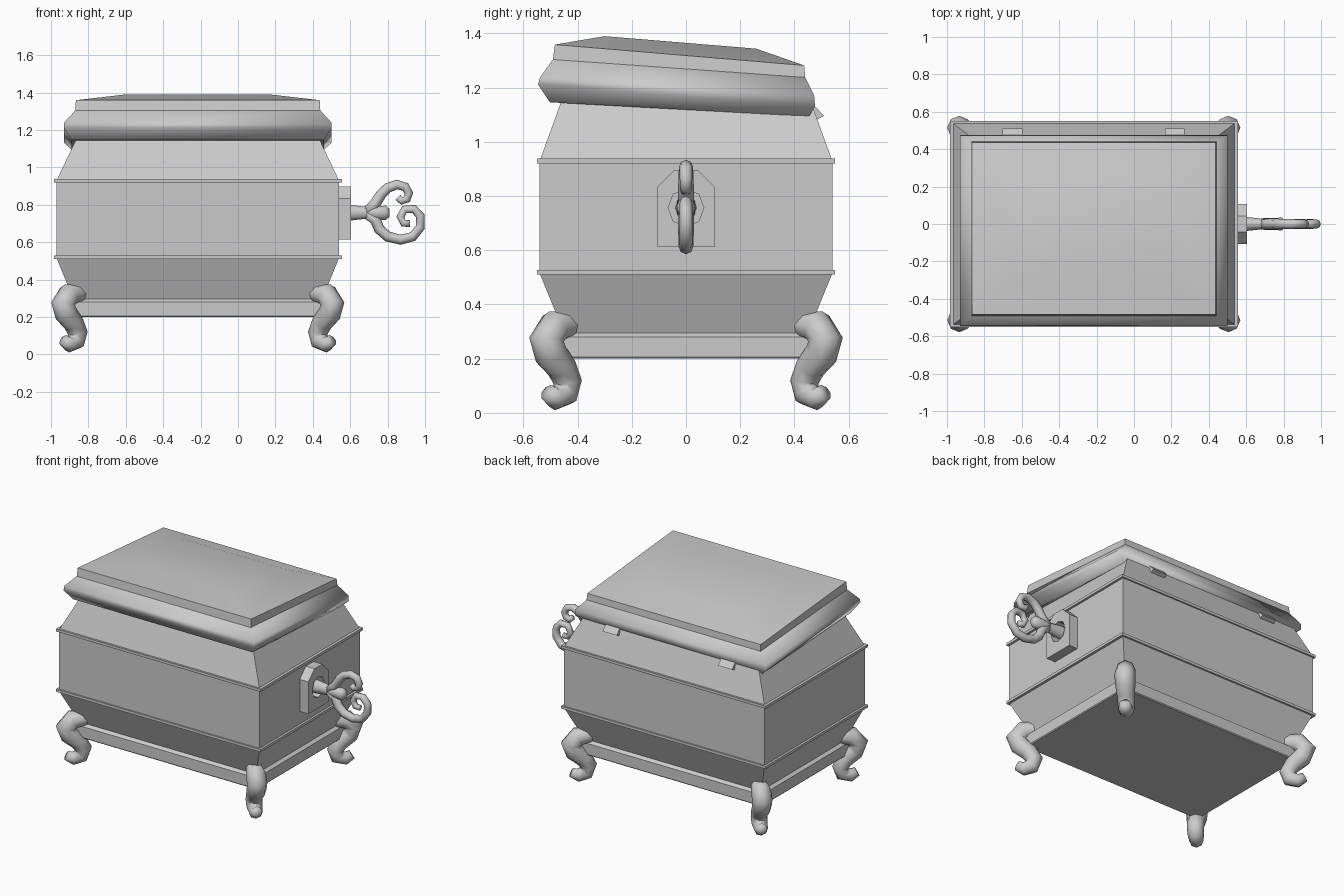
import bpy, bmesh, math
from mathutils import Vector, Matrix

if "Cube" in bpy.data.objects:
    bpy.data.objects.remove(bpy.data.objects["Cube"], do_unlink=True)

CX = -0.215  # centre of the casket; the key sticks out on +x

grey = bpy.data.materials.new("stone_grey")
grey.use_nodes = True
grey.diffuse_color = (0.6, 0.6, 0.6, 1)
grey.node_tree.nodes["Principled BSDF"].inputs["Base Color"].default_value = (0.6, 0.6, 0.6, 1)


def finish(name, bm, smooth=False):
    bmesh.ops.recalc_face_normals(bm, faces=bm.faces)
    mesh = bpy.data.meshes.new(name)
    for f in bm.faces:
        f.smooth = smooth
    bm.to_mesh(mesh)
    bm.free()
    mesh.materials.append(grey)
    obj = bpy.data.objects.new(name, mesh)
    bpy.context.collection.objects.link(obj)
    return obj


def loft(name, rings, smooth=False, bottom=True, top=True):
    """Rectangular rings: half width, front y, front z, back y, back z."""
    bm = bmesh.new()
    loops = []
    for hx, yf, zf, yb, zb in rings:
        corners = [(-hx, yf, zf), (hx, yf, zf), (hx, yb, zb), (-hx, yb, zb)]
        loops.append([bm.verts.new((CX + x, y, z)) for x, y, z in corners])
    for a, b in zip(loops, loops[1:]):
        for i in range(4):
            j = (i + 1) % 4
            bm.faces.new((a[i], a[j], b[j], b[i]))
    if bottom:
        bm.faces.new(loops[0])
    if top:
        bm.faces.new(loops[-1])
    return finish(name, bm, smooth)


def level(hx, hy, z):
    return (hx, -hy, z, hy, z)


def prism(name, outline, x0, x1):
    """Extrude a (y, z) outline along x."""
    bm = bmesh.new()
    face = bm.faces.new([bm.verts.new((x0, y, z)) for y, z in outline])
    out = bmesh.ops.extrude_face_region(bm, geom=[face])
    verts = [v for v in out["geom"] if isinstance(v, bmesh.types.BMVert)]
    bmesh.ops.translate(bm, verts=verts, vec=(x1 - x0, 0, 0))
    return finish(name, bm)


def tube(name, points, radii, sides=8):
    """Sweep a round section along a path lying in a vertical plane."""
    pts = [Vector(p) for p in points]
    across = (pts[-1] - pts[0]).cross(pts[len(pts) // 2] - pts[0]).normalized()
    bm = bmesh.new()
    loops = []
    for i, (p, r) in enumerate(zip(pts, radii)):
        along = (pts[min(i + 1, len(pts) - 1)] - pts[max(i - 1, 0)]).normalized()
        side = along.cross(across)
        angles = [math.tau * k / sides for k in range(sides)]
        loops.append([bm.verts.new(p + r * (math.cos(a) * side + math.sin(a) * across)) for a in angles])
    for a, b in zip(loops, loops[1:]):
        for k in range(sides):
            j = (k + 1) % sides
            bm.faces.new((a[k], a[j], b[j], b[k]))
    bm.faces.new(loops[0])
    bm.faces.new(loops[-1])
    return finish(name, bm, True)


# Casket body
loft("base_slab", [level(0.68, 0.465, 0.2), level(0.685, 0.47, 0.206),
                   level(0.685, 0.47, 0.28), level(0.665, 0.45, 0.295)])
loft("lower_body", [level(0.665, 0.45, 0.295), level(0.755, 0.54, 0.515)])
loft("middle_body", [level(0.755, 0.54, 0.515), level(0.755, 0.54, 0.93)])
loft("upper_body", [level(0.755, 0.54, 0.93), level(0.65, 0.46, 1.15)])
for name, z in (("lower_band", 0.51), ("upper_band", 0.92)):
    loft(name, [level(0.77, 0.55, z), level(0.77, 0.55, z + 0.018)])

# Slightly opened lid: rounded roll, flat strip and shallow domed top
roll_bottom = (0.674, -0.502, 1.146, 0.454, 1.094)
roll_top = (0.655, -0.491, 1.304, 0.44, 1.238)
strip_top = (0.652, -0.484, 1.359, 0.436, 1.282)
loft("lid_roll", [roll_bottom, (0.716, -0.546, 1.212, 0.476, 1.131),
                  (0.716, -0.539, 1.238, 0.473, 1.171), roll_top], True, False, False)
loft("lid_underside", [roll_bottom, roll_bottom[:1] + (-0.5, 1.15, 0.452, 1.098)])
loft("lid_strip", [roll_top, strip_top], False, False, False)
loft("lid_top", [strip_top, (0.382, -0.3, 1.39, 0.259, 1.344)], True, False)

# Hinges
for name, x in (("right_hinge", -0.65), ("left_hinge", 0.218)):
    prism(name, [(0.45, 1.12), (0.473, 1.134), (0.51, 1.096), (0.484, 1.083)], x - 0.053, x + 0.053)

# Lock plate with an octagonal opening
plate = prism("lock_plate", [(-0.107, 0.614), (0.107, 0.614), (0.107, 0.832),
                             (0.042, 0.897), (-0.042, 0.897), (-0.107, 0.832)], 0.53, 0.605)
octagon = [(0.066 * math.cos(k * math.pi / 4), 0.757 + 0.07 * math.sin(k * math.pi / 4)) for k in range(8)]
cutter = prism("opening_cutter", octagon, 0.55, 0.7)
cutter.hide_render = True
cut = plate.modifiers.new("opening", "BOOLEAN")
cut.object = cutter
cut.solver = "EXACT"
bpy.context.view_layer.objects.active = plate
bpy.ops.object.modifier_apply(modifier=cut.name)
bpy.data.objects.remove(cutter, do_unlink=True)

# Winding key: shaft and two scrolls
bm = bmesh.new()
loops = []
for x, r in ((0.545, 0.046), (0.6, 0.044), (0.67, 0.035), (0.74, 0.038), (0.79, 0.04), (0.81, 0.022)):
    loops.append([bm.verts.new((x, 0.85 * r * math.cos(k * math.pi / 5), 0.757 + r * math.sin(k * math.pi / 5)))
                  for k in range(10)])
for a, b in zip(loops, loops[1:]):
    for k in range(10):
        bm.faces.new((a[k], a[(k + 1) % 10], b[(k + 1) % 10], b[k]))
bm.faces.new(loops[0])
bm.faces.new(loops[-1])
finish("key_shaft", bm, True)


def scroll(name, path):
    n = len(path)
    tube(name, [(x, 0, z) for x, z in path], [0.031 - 0.012 * i / (n - 1) for i in range(n)])


scroll("upper_key_scroll", [(0.69, 0.76), (0.73, 0.80), (0.765, 0.855), (0.80, 0.89), (0.85, 0.908),
                            (0.895, 0.895), (0.914, 0.86), (0.903, 0.83), (0.875, 0.82), (0.855, 0.84)])
scroll("lower_key_scroll", [(0.69, 0.755), (0.735, 0.72), (0.755, 0.67), (0.80, 0.63), (0.87, 0.613),
                            (0.935, 0.63), (0.975, 0.68), (0.975, 0.74), (0.94, 0.778), (0.89, 0.775),
                            (0.868, 0.735), (0.885, 0.70), (0.92, 0.70)])

# Curled corner feet
foot_path = [(0.39, 0.325), (0.43, 0.325), (0.485, 0.318), (0.515, 0.27), (0.498, 0.215), (0.458, 0.165),
             (0.437, 0.115), (0.447, 0.07), (0.482, 0.053), (0.51, 0.075)]
foot_radii = [0.04, 0.05, 0.062, 0.064, 0.062, 0.056, 0.053, 0.05, 0.043, 0.032]
for side, sx in (("right", -1), ("left", 1)):
    for end, sy in (("front", -1), ("back", 1)):
        path = [(CX + sx * (d + 0.205), sy * d, z) for d, z in foot_path]
        tube(f"{end}_{side}_foot", path, foot_radii)
